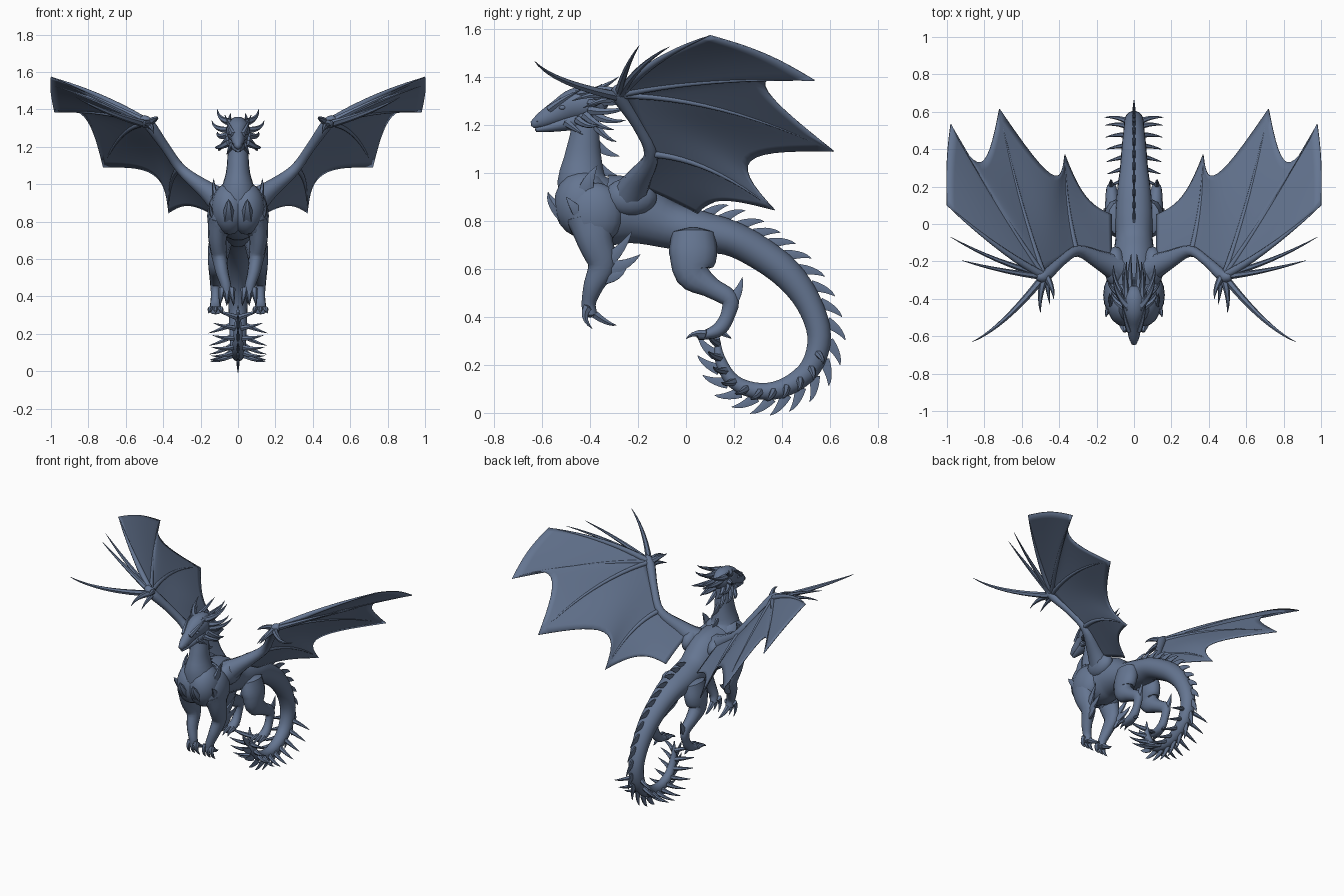
import bpy, bmesh, math
from mathutils import Vector

if "Cube" in bpy.data.objects:
    bpy.data.objects.remove(bpy.data.objects["Cube"], do_unlink=True)

X, Y = Vector((1, 0, 0)), Vector((0, 1, 0))
hide = bpy.data.materials.new("slate blue hide")
hide.use_nodes = True
colour = (.13, .18, .285, 1)
hide.diffuse_color = colour
hide.node_tree.nodes["Principled BSDF"].inputs["Base Color"].default_value = colour


def finish(name, bm, mirror=False, thickness=0, angle=50):
    """Turn a bmesh into a named, smooth shaded object."""
    bmesh.ops.recalc_face_normals(bm, faces=bm.faces)
    mesh = bpy.data.meshes.new(name)
    bm.to_mesh(mesh)
    bm.free()
    mesh.materials.append(hide)
    obj = bpy.data.objects.new(name, mesh)
    bpy.context.collection.objects.link(obj)
    bpy.ops.object.select_all(action='DESELECT')
    obj.select_set(True)
    bpy.context.view_layer.objects.active = obj
    bpy.ops.object.shade_smooth_by_angle(angle=math.radians(angle))
    if thickness:
        solid = obj.modifiers.new("thickness", 'SOLIDIFY')
        solid.thickness, solid.offset = thickness, 0
    if mirror:
        obj.modifiers.new("mirror", 'MIRROR').use_clip = False
    return obj


def smooth_path(points, steps=4):
    """Catmull-Rom samples of (position, side radius, depth radius, tangent)."""
    rows = [Vector(p) for p in points]
    rows = [2 * rows[0] - rows[1]] + rows + [2 * rows[-1] - rows[-2]]
    out = []
    for i in range(1, len(rows) - 2):
        a, b, c, d = rows[i - 1:i + 3]
        last = i == len(rows) - 3
        for k in range(steps + last):
            t = k / steps
            v = .5 * (2 * b + (c - a) * t + (2 * a - 5 * b + 4 * c - d) * t ** 2
                      + (3 * b - a - 3 * c + d) * t ** 3)
            g = (c - a) + 2 * (2 * a - 5 * b + 4 * c - d) * t + 3 * (3 * b - a - 3 * c + d) * t ** 2
            tangent = Vector(g[:3]).normalized()
            out.append((Vector(v[:3]), max(v[3], .001), max(v[4], .001), tangent))
    return out


def tube(bm, samples, sides=12, ref=X):
    """Skin elliptical rings along samples and close both ends."""
    rings = []
    for p, rx, rn, t in samples:
        side = (ref - t * ref.dot(t)).normalized()
        depth = t.cross(side)
        turns = [math.tau * k / sides for k in range(sides)]
        rings.append([bm.verts.new(p + side * rx * math.cos(a) + depth * rn * math.sin(a))
                      for a in turns])
    for r, s in zip(rings, rings[1:]):
        for k in range(sides):
            j = (k + 1) % sides
            bm.faces.new((r[k], r[j], s[j], s[k]))
    for ring, sample, sign in ((rings[0], samples[0], -1), (rings[-1], samples[-1], 1)):
        tip = bm.verts.new(sample[0] + sample[3] * sign * min(sample[1:3]) * .5)
        for k in range(sides):
            bm.faces.new((ring[k], ring[(k + 1) % sides], tip))


def bezier(a, c, b, t):
    return a * (1 - t) ** 2 + c * 2 * t * (1 - t) + b * t * t


def spike(bm, a, b, r, bend=(0, 0, 0), flat=1, steps=5, sides=6):
    """Curved, tapering horn from a to b; bend shifts its middle."""
    a, b = Vector(a), Vector(b)
    c = (a + b) / 2 + Vector(bend)
    samples = []
    for k in range(steps + 1):
        t = k / steps
        radius = r * (1 - t) ** .8 + .001
        tangent = ((c - a) * (1 - t) + (b - c) * t).normalized()
        samples.append((bezier(a, c, b, t), radius * flat, radius, tangent))
    tube(bm, samples, sides, Y if abs((b - a).normalized().x) > .8 else X)


def ellipsoid(bm, centre, radii):
    made = bmesh.ops.create_uvsphere(bm, u_segments=16, v_segments=10, radius=1)["verts"]
    for v in made:
        v.co = Vector(centre) + Vector(radii) * v.co


# Neck, trunk and curled tail: y, z, side radius, depth radius
spine = [(-.42, 1.29, .05, .06), (-.42, 1.18, .055, .06), (-.43, 1.06, .065, .08),
         (-.43, .95, .1, .11), (-.37, .855, .135, .145), (-.22, .84, .12, .14),
         (-.08, .785, .1, .1), (.05, .755, .1, .09), (.18, .73, .09, .075),
         (.3, .67, .075, .07), (.42, .58, .065, .065), (.51, .46, .055, .055),
         (.555, .32, .05, .05), (.52, .19, .045, .045), (.42, .11, .04, .04),
         (.31, .09, .035, .035), (.2, .13, .03, .03), (.14, .23, .022, .022),
         (.13, .35, .003, .003)]
spine = smooth_path([(0, *p) for p in spine])
bm = bmesh.new()
tube(bm, spine, 18)
finish("body_and_tail", bm)

# Chest and shoulder masses with pointed breast plates
bm = bmesh.new()
ellipsoid(bm, (.045, -.43, .87), (.1, .12, .14))
ellipsoid(bm, (.095, -.38, .83), (.07, .12, .13))
ellipsoid(bm, (.1, -.23, .9), (.06, .11, .08))
spike(bm, (.1, -.42, .88), (.13, -.37, 1.03), .05, (.02, -.03, 0), .5)
spike(bm, (.05, -.5, .82), (.05, -.575, .92), .04, (0, -.03, 0))
spike(bm, (.11, -.42, .8), (.15, -.5, .9), .04, (.02, 0, 0), .6)
finish("chest_and_shoulders", bm, True)

# Back crest and tail thorns
bm = bmesh.new()
for i in range(27, len(spine) - 3, 2):
    p, rx, rn, t = spine[i]
    up = X.cross(t)
    base = p + up * rn * .8
    spike(bm, base - t * .015, base + up * .06 + t * .075, .026, up * .02, .35)
for i in range(6, 18, 3):
    p, rx, rn, t = spine[i]
    base = p + Y * rn * .7
    spike(bm, base, base + Vector((0, .1, -.05)), .025, (0, 0, -.02), .5)
finish("dorsal_crest", bm)

bm = bmesh.new()
for i in range(50, len(spine) - 2, 2):
    p, rx, rn, t = spine[i]
    up = X.cross(t)
    reach = X * .11 + up * .035 + t * .04
    spike(bm, p + X * rx * .6, p + X * rx + reach, .016, up * .02)
finish("tail_side_thorns", bm, True)

# Head, jaw and snout
bm = bmesh.new()
tube(bm, smooth_path([(0, -.64, 1.2, .014, .016), (0, -.6, 1.22, .03, .034),
                      (0, -.53, 1.255, .042, .052), (0, -.46, 1.285, .062, .07),
                      (0, -.39, 1.29, .06, .068), (0, -.34, 1.28, .03, .04)]), 14)
tube(bm, smooth_path([(0, -.625, 1.18, .012, .01), (0, -.55, 1.195, .03, .024),
                      (0, -.45, 1.22, .05, .04)]), 12)
finish("head", bm)

# Horns, brows and cheek frills, listed as base, tip, radius
bm = bmesh.new()
frills = [((.035, -.44, 1.33), (.11, -.28, 1.4), .02), ((.04, -.4, 1.32), (.04, -.2, 1.38), .02),
          ((.05, -.4, 1.29), (.14, -.3, 1.34), .018), ((.05, -.4, 1.26), (.11, -.22, 1.28), .02),
          ((.05, -.42, 1.24), (.1, -.3, 1.18), .02), ((.05, -.45, 1.22), (.12, -.36, 1.2), .018),
          ((.03, -.38, 1.24), (.06, -.25, 1.22), .02), ((.03, -.38, 1.2), (.05, -.29, 1.13), .018),
          ((.02, -.38, 1.3), (.015, -.16, 1.32), .022), ((.03, -.46, 1.33), (.07, -.35, 1.37), .016)]
for a, b, r in frills:
    spike(bm, a, b, r, (.035 if b[0] > .08 else .01, 0, -.025))
spike(bm, (.025, -.57, 1.265), (.06, -.44, 1.345), .016, (.01, 0, .01))
spike(bm, (.03, -.5, 1.21), (.06, -.43, 1.16), .018)
spike(bm, (.014, -.62, 1.215), (.02, -.58, 1.25), .01)
ellipsoid(bm, (.045, -.515, 1.272), (.009, .014, .009))
finish("horns_and_frills", bm, True)

# Front legs with elbow fins and claws
bm = bmesh.new()
tube(bm, smooth_path([(.1, -.4, .82, .06, .1), (.11, -.38, .72, .05, .075),
                      (.1, -.35, .62, .042, .06), (.085, -.385, .53, .034, .042),
                      (.065, -.405, .46, .028, .03), (.06, -.4, .41, .028, .03)]))
for a, b in (((.105, -.35, .62), (.14, -.225, .755)), ((.1, -.34, .6), (.13, -.19, .66)),
             ((.095, -.35, .57), (.12, -.25, .6))):
    spike(bm, a, b, .04, (.01, .01, -.025), .45)
for dx in (-.025, 0, .025):
    x = .06 + dx
    spike(bm, (x, -.41, .44), (x + dx * .5, -.39, .35), .02, (0, -.04, 0))
spike(bm, (.06, -.38, .41), (.05, -.29, .365), .018, (0, .01, -.02))
finish("front_legs", bm, True)

# Hind legs with hock spurs and toes
bm = bmesh.new()
tube(bm, smooth_path([(.08, .03, .75, .06, .09), (.1, .03, .66, .06, .1),
                      (.11, .03, .58, .05, .075), (.115, .1, .525, .04, .045),
                      (.12, .18, .475, .03, .038), (.12, .175, .41, .025, .03),
                      (.12, .14, .35, .03, .03), (.12, .08, .325, .034, .02),
                      (.12, .05, .32, .03, .016)]))
spike(bm, (.12, .185, .46), (.125, .235, .565), .032, (0, .015, -.01), .6)
for dx in (-.025, 0, .025):
    spike(bm, (.12 + dx, .08, .33), (.12 + dx * 1.5, 0, .308), .018, (0, -.01, .02))
spike(bm, (.12, .14, .34), (.12, .19, .31), .016)
finish("hind_legs", bm, True)

# Wing skeleton: each finger is start, control, tip
shoulder, elbow, wrist = Vector((.12, -.2, .95)), Vector((.31, -.14, 1.08)), Vector((.48, -.28, 1.325))
leading = (wrist, Vector((.72, -.15, 1.48)), Vector((1, .1, 1.572)))
outer = (wrist, Vector((.72, .06, 1.4)), Vector((.98, .535, 1.385)))
middle = (wrist, Vector((.63, .14, 1.32)), Vector((.72, .615, 1.09)))
inner = (elbow, Vector((.37, .1, 1.06)), Vector((.37, .37, .845)))
flank = (shoulder, Vector((.12, -.08, .9)), Vector((.12, .05, .83)))

bm = bmesh.new()
tube(bm, smooth_path([(.08, -.24, .9, .08, .08), (.17, -.2, .97, .055, .05),
                      (.3, -.145, 1.075, .03, .03), (.39, -.2, 1.2, .026, .026),
                      (.48, -.28, 1.325, .032, .032), (.52, -.27, 1.35, .018, .018)]), 10, Y)
for (a, c, b), r in ((leading, .022), (outer, .014), (middle, .015), (inner, .016)):
    spike(bm, a, b, r, c - (a + b) / 2, 1, 12, 8)
finish("wing_arms_and_fingers", bm, True)

# Wing membranes with scalloped trailing edges
bm = bmesh.new()
n = 14
panels = [(leading, outer, (1, .33, 1.495)), (outer, middle, (.82, .33, 1.36)),
          (middle, inner, (.45, .27, 1.05)), (inner, flank, (.26, .15, .885))]
for a, b, edge in panels:
    pull = Vector(edge) - (a[2] + b[2]) / 2
    grid = []
    for i in range(n + 1):
        s = i / n
        grid.append([bm.verts.new(bezier(*a, s).lerp(bezier(*b, s), k / n)
                                  + pull * s ** 1.6 * math.sin(math.pi * k / n))
                     for k in range(n + 1)])
    for r, s in zip(grid, grid[1:]):
        for k in range(n):
            bm.faces.new((r[k], r[k + 1], s[k + 1], s[k]))
bmesh.ops.remove_doubles(bm, verts=bm.verts, dist=.0005)
finish("wing_membranes", bm, True, .006, 60)

# Free spines and thumb claws at the wrist
bm = bmesh.new()
spike(bm, (.49, -.29, 1.32), (.865, -.63, 1.465), .02, (.03, -.1, -.015), 1, 10)
spike(bm, (.49, -.28, 1.33), (.92, -.195, 1.53), .018, (0, -.02, .01), 1, 8)
spike(bm, (.49, -.27, 1.33), (.98, -.07, 1.525), .018, (0, -.04, .02), 1, 8)
spike(bm, (.48, -.29, 1.32), (.5, -.475, 1.3), .022, (.02, 0, .03))
spike(bm, (.47, -.28, 1.33), (.43, -.4, 1.35), .02, (-.02, 0, .02))
spike(bm, (.47, -.28, 1.31), (.45, -.43, 1.27), .018, (0, 0, .02))
finish("wrist_spines", bm, True)
